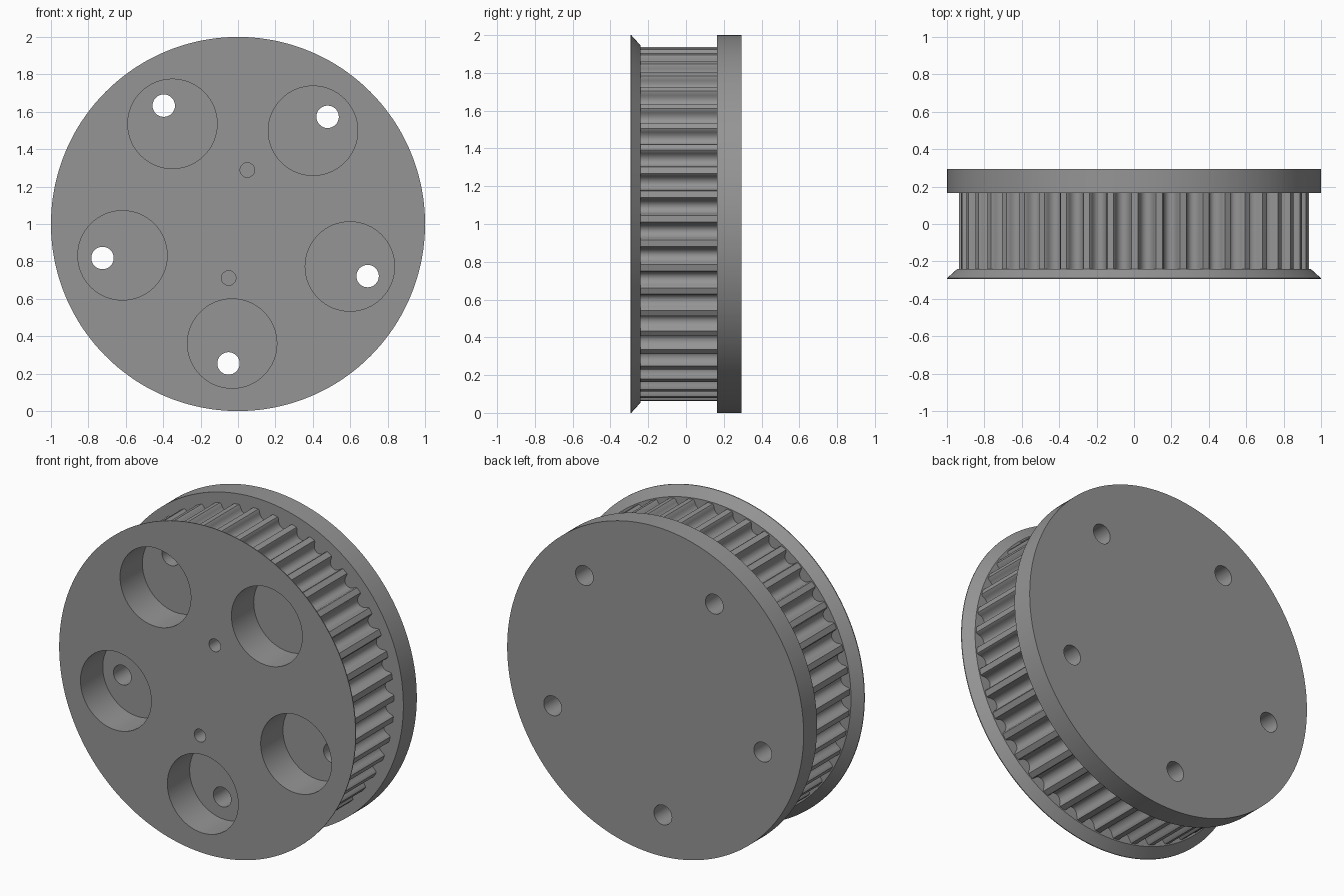
import bpy, bmesh, math
from mathutils import Matrix

if "Cube" in bpy.data.objects:
    bpy.data.objects.remove(bpy.data.objects["Cube"])

TEETH, PHASE = 45, 5.7
RIM, TOOTH_R = 1.0, 0.937
# half of one round-bottomed belt groove: (degrees from groove centre, depth)
HALF = [(0.7, .053), (1.4, .047), (2.0, .036), (2.35, .022), (2.55, .009), (2.95, 0)]
GROOVE = [(-a, d) for a, d in reversed(HALF)] + [(0, .055)] + HALF

grey = bpy.data.materials.new("mid grey")
grey.diffuse_color = (0.3, 0.3, 0.3, 1)
grey.use_nodes = True
grey.node_tree.nodes["Principled BSDF"].inputs["Base Color"].default_value = grey.diffuse_color


def make_object(name, bm):
    bmesh.ops.recalc_face_normals(bm, faces=bm.faces)
    mesh = bpy.data.meshes.new(name)
    bm.to_mesh(mesh)
    bm.free()
    mesh.materials.append(grey)
    obj = bpy.data.objects.new(name, mesh)
    bpy.context.collection.objects.link(obj)
    return obj


def ring(bm, y, radius, toothed=False):
    verts = []
    for k in range(TEETH):
        for a, depth in GROOVE:
            t = math.radians(PHASE + k * 360 / TEETH + a)
            r = radius - depth if toothed else radius
            verts.append(bm.verts.new((r * math.cos(t), y, 1 + r * math.sin(t))))
    return verts


# Pulley: bevelled front flange, toothed belt track, thick back plate
bm = bmesh.new()
rings = [ring(bm, -.295, RIM), ring(bm, -.29, RIM), ring(bm, -.24, .945),
         ring(bm, -.24, TOOTH_R, True), ring(bm, .165, TOOTH_R, True),
         ring(bm, .165, RIM), ring(bm, .295, RIM)]
for a, b in zip(rings, rings[1:]):
    for i in range(len(a)):
        j = (i + 1) % len(a)
        bm.faces.new((a[i], a[j], b[j], b[i]))
bm.faces.new(rings[0])
bm.faces.new(rings[-1])
pulley = make_object("toothed_pulley", bm)


def drill(name, holes, radius, y0, y1, sides):
    """Cut a set of round holes, given as (angle, distance), from y0 to y1."""
    bm = bmesh.new()
    for angle, dist in holes:
        t = math.radians(angle)
        place = Matrix.Translation((dist * math.cos(t), (y0 + y1) / 2, 1 + dist * math.sin(t)))
        bmesh.ops.create_cone(bm, cap_ends=True, segments=sides, radius1=radius, radius2=radius,
                              depth=y1 - y0, matrix=place @ Matrix.Rotation(math.pi / 2, 4, 'X'))
    cutter = make_object(name, bm)
    cutter.hide_render = True
    mod = pulley.modifiers.new(name, 'BOOLEAN')
    mod.operation, mod.solver, mod.object = 'DIFFERENCE', 'EXACT', cutter
    bpy.context.view_layer.objects.active = pulley
    bpy.ops.object.modifier_apply(modifier=name)
    bpy.data.objects.remove(cutter)


# Five blind pockets, five through bolt holes, two small pin holes
drill("pocket_cutter", [(51.2 + 72 * k, .64) for k in range(5)], .239, -.4, -.08, 64)
drill("bolt_hole_cutter", [(50.1 + 72 * k, .747) for k in range(5)], .06, -.2, .4, 32)
drill("pin_hole_cutter", [(80.2, .293), (260.2, .293)], .039, -.4, -.08, 24)

bpy.ops.object.select_all(action='DESELECT')
pulley.select_set(True)
bpy.context.view_layer.objects.active = pulley
bpy.ops.object.shade_smooth_by_angle(angle=math.radians(30))
